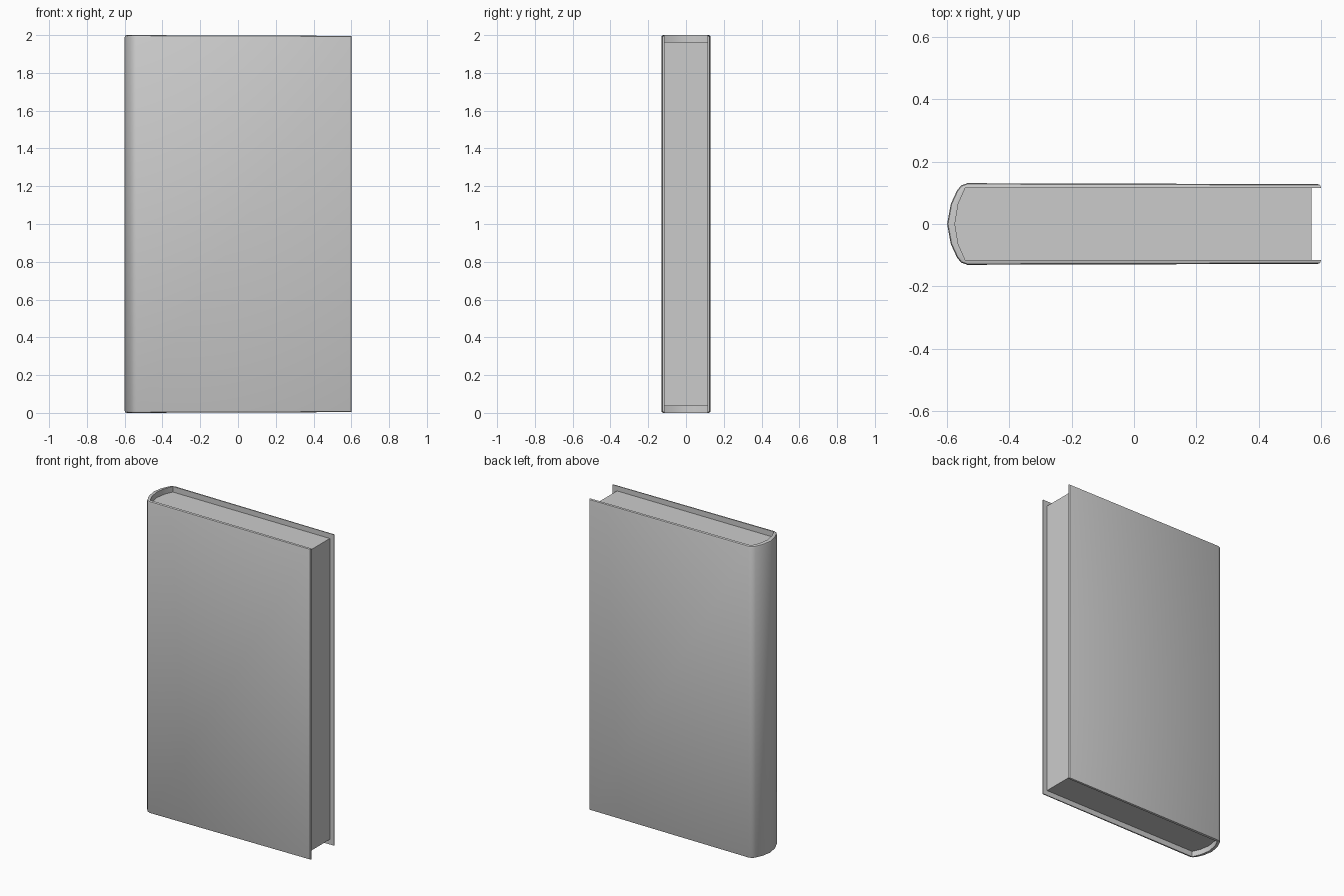
import bpy, bmesh, math

if "Cube" in bpy.data.objects:
    bpy.data.objects.remove(bpy.data.objects["Cube"])

# Half profiles (y >= 0), fore edge to spine centre
OUTER = [(0.6, 0.128), (-0.535, 0.131), (-0.555, 0.124), (-0.568, 0.108), (-0.588, 0.065)]
INNER = [(0.6, 0.115), (-0.542, 0.115), (-0.564, 0.065)]


def full(half, tip):
    return half + [(tip, 0)] + [(x, -y) for x, y in reversed(half)]


def prism(name, profile, z0, z1, taper=0.0):
    """Extrude a closed xy profile, narrowing its height slightly toward +x."""
    bm = bmesh.new()
    rings = []
    for z, s in ((z0, 1), (z1, -1)):
        rings.append([bm.verts.new((x, y, z + s * taper * (x + 0.6) / 1.2)) for x, y in profile])
    bm.faces.new(rings[0])
    bm.faces.new(rings[1])
    n = len(profile)
    for i in range(n):
        j = (i + 1) % n
        bm.faces.new((rings[0][i], rings[0][j], rings[1][j], rings[1][i]))
    bmesh.ops.recalc_face_normals(bm, faces=bm.faces[:])
    return bm, rings


def finish(name, bm):
    mesh = bpy.data.meshes.new(name)
    bm.to_mesh(mesh)
    bm.free()
    obj = bpy.data.objects.new(name, mesh)
    bpy.context.collection.objects.link(obj)
    return obj


# Cover: boards and rounded spine in one wrap
outer = full(OUTER, -0.6)
inner = full(INNER, -0.575)
bm, rings = prism("cover", outer + inner[::-1], 0.0, 2.0, 0.004)

# Soften the outer rim of the boards
n = len(outer)
rim = [bm.edges.get((r[i], r[i + 1])) for r in rings for i in range(n - 1)]
rim += [bm.edges.get((rings[0][i], rings[1][i])) for i in (0, n - 1)]
bmesh.ops.bevel(bm, geom=rim, offset=0.01, segments=2, profile=0.5, affect='EDGES', clamp_overlap=True)
cover = finish("cover", bm)
bpy.context.view_layer.objects.active = cover
cover.select_set(True)
bpy.ops.object.shade_smooth_by_angle(angle=math.radians(40))

# Page block, fitted to the inside of the spine
page_half = [(0.57, 0.115)] + INNER[1:]
bm, _ = prism("pages", full(page_half, -0.575), 0.036, 1.964)
finish("pages", bm)
